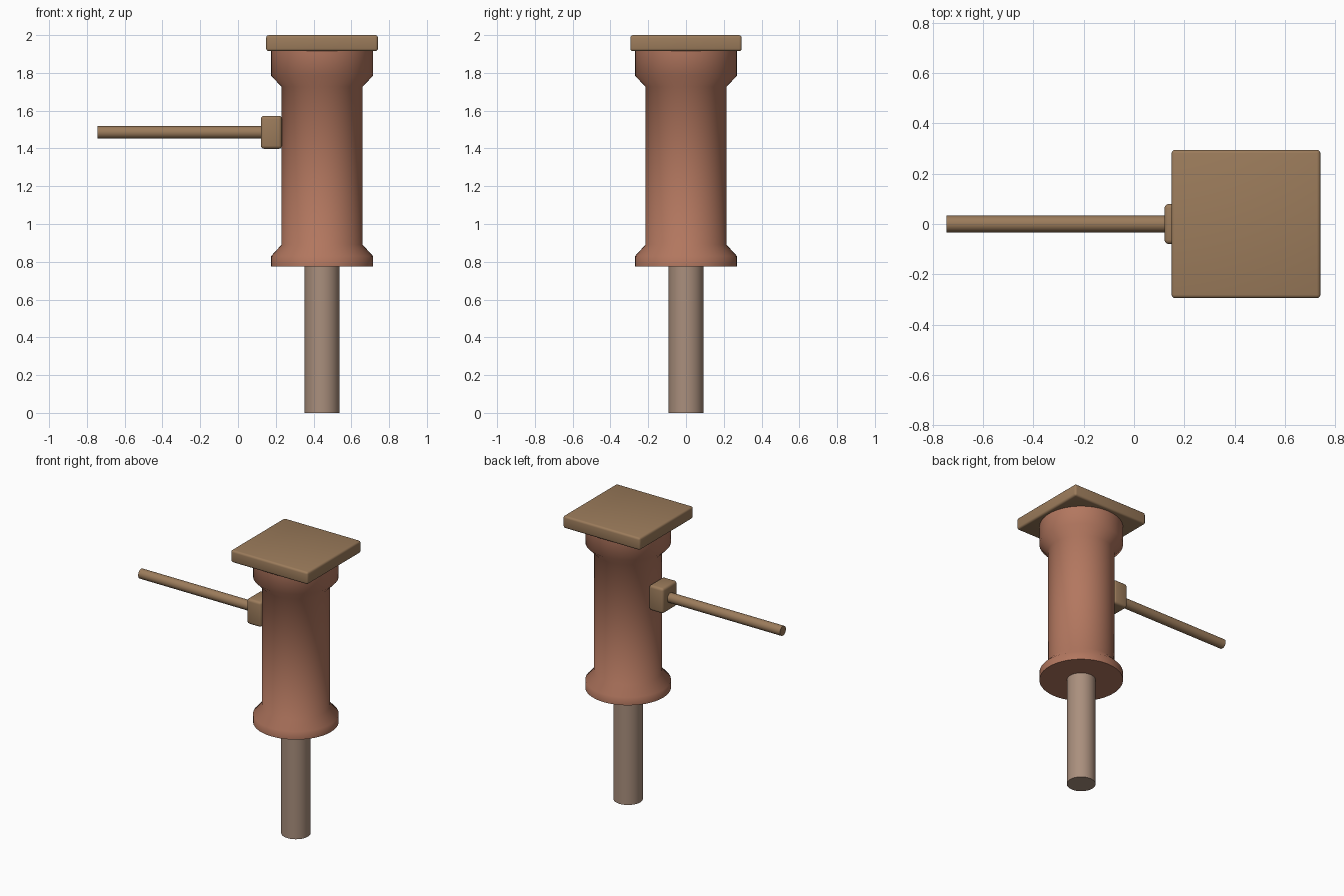
import bpy, bmesh, math
from mathutils import Matrix

if "Cube" in bpy.data.objects:
    bpy.data.objects.remove(bpy.data.objects["Cube"])

AXIS_X = 0.445  # vertical axis of the post and barrel


def material(name, rgb):
    m = bpy.data.materials.new(name)
    m.diffuse_color = (*rgb, 1)
    m.use_nodes = True
    m.node_tree.nodes["Principled BSDF"].inputs["Base Color"].default_value = m.diffuse_color
    return m


clay = material("reddish clay", (0.45, 0.185, 0.115))
wood = material("brown wood", (0.33, 0.20, 0.105))
pale = material("pale taupe", (0.40, 0.275, 0.205))


def add_object(name, bm, mat, angle=30):
    bmesh.ops.recalc_face_normals(bm, faces=bm.faces)
    mesh = bpy.data.meshes.new(name)
    bm.to_mesh(mesh)
    bm.free()
    mesh.materials.append(mat)
    ob = bpy.data.objects.new(name, mesh)
    bpy.context.collection.objects.link(ob)
    bpy.ops.object.select_all(action='DESELECT')
    ob.select_set(True)
    bpy.context.view_layer.objects.active = ob
    bpy.ops.object.shade_smooth_by_angle(angle=math.radians(angle))
    return ob


def lathe(name, profile, mat, sides=32, angle=30):
    """Closed solid from (radius, z) rings around the local z axis."""
    bm = bmesh.new()
    rings = [[bm.verts.new((r * math.cos(math.tau * i / sides),
                            r * math.sin(math.tau * i / sides), z))
              for i in range(sides)] for r, z in profile]
    for a, b in zip(rings, rings[1:]):
        for i in range(sides):
            j = (i + 1) % sides
            bm.faces.new((a[i], a[j], b[j], b[i]))
    bm.faces.new(rings[0])
    bm.faces.new(rings[-1])
    return add_object(name, bm, mat, angle)


def rounded_box(name, lo, hi, bevel, mat):
    bm = bmesh.new()
    size = [h - l for l, h in zip(lo, hi)]
    mid = [(h + l) / 2 for l, h in zip(lo, hi)]
    bmesh.ops.create_cube(bm, size=1, matrix=Matrix.Translation(mid)
                          @ Matrix.Diagonal((*size, 1)))
    bmesh.ops.bevel(bm, geom=bm.edges[:], offset=bevel, segments=3,
                    profile=0.5, affect='EDGES')
    return add_object(name, bm, mat, 40)


# Flared barrel
barrel = lathe("barrel", [(0.27, 0.775), (0.27, 0.83), (0.215, 0.89),
                          (0.215, 1.727), (0.27, 1.785), (0.27, 1.92)],
               clay, 48, 60)
barrel.location.x = AXIS_X

# Lower post
post = lathe("post", [(0.093, 0), (0.093, 0.80)], pale)
post.location.x = AXIS_X

# Square top plate
rounded_box("top_plate", (0.149, -0.295, 1.915), (0.741, 0.295, 2.0), 0.014, wood)

# Side bracket and horizontal handle
rounded_box("bracket", (0.121, -0.08, 1.398), (0.232, 0.08, 1.573), 0.017, wood)
handle = lathe("handle", [(0.033, -0.745), (0.033, 0.14)], wood, 24)
handle.rotation_euler.y = math.pi / 2
handle.location.z = 1.485
